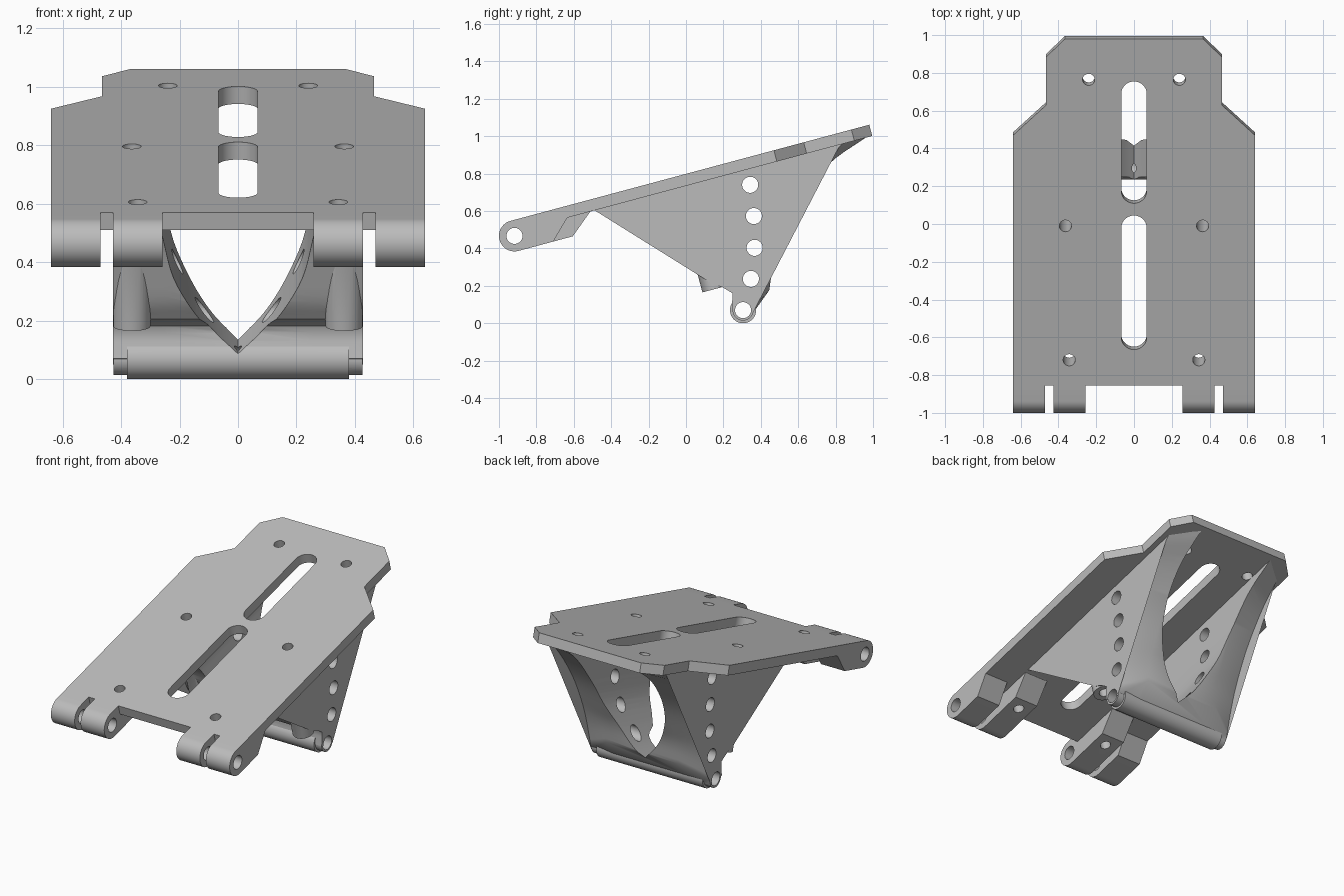
import bpy, bmesh
from math import radians, cos, sin, pi
from mathutils import Matrix, Vector

cube = bpy.data.objects.get("Cube")
if cube:
    bpy.data.objects.remove(cube, do_unlink=True)

grey = bpy.data.materials.new("matte grey")
grey.use_nodes = True
colour = (0.5, 0.5, 0.5, 1)
grey.diffuse_color = colour
grey.node_tree.nodes["Principled BSDF"].inputs["Base Color"].default_value = colour

# Tilted frame: origin on the hinge axis, plate along local y
TILT = Matrix.Translation((0, -0.917, 0.467)) @ Matrix.Rotation(radians(15), 4, 'X')
FLAT = Matrix.Identity(4)


def loft(name, rings, matrix=FLAT):
    """Closed solid through rings of equal point count."""
    bm = bmesh.new()
    rows = [[bm.verts.new(matrix @ Vector(p)) for p in ring] for ring in rings]
    n = len(rows[0])
    for a, b in zip(rows, rows[1:]):
        for i in range(n):
            j = (i + 1) % n
            bm.faces.new((a[i], a[j], b[j], b[i]))
    bm.faces.new(rows[0])
    bm.faces.new(rows[-1])
    bmesh.ops.triangulate(bm, faces=[f for f in bm.faces if len(f.verts) > 4])
    bmesh.ops.recalc_face_normals(bm, faces=bm.faces)
    mesh = bpy.data.meshes.new(name)
    bm.to_mesh(mesh)
    bm.free()
    mesh.materials.append(grey)
    obj = bpy.data.objects.new(name, mesh)
    bpy.context.collection.objects.link(obj)
    return obj


def prism(name, pts, axis, lo, hi, matrix=FLAT):
    """Extrude a 2D outline along the given axis."""
    def place(p, d):
        return {'X': (d, p[0], p[1]), 'Y': (p[0], d, p[1]), 'Z': (p[0], p[1], d)}[axis]
    return loft(name, [[place(p, d) for p in pts] for d in (lo, hi)], matrix)


def arc(cx, cy, r, start=0, end=360, steps=40):
    count = steps if end - start == 360 else steps + 1
    return [(cx + r * cos(radians(start + (end - start) * i / steps)),
             cy + r * sin(radians(start + (end - start) * i / steps))) for i in range(count)]


def smooth(pts, steps=5):
    """Rounded path through a few points."""
    v = [Vector(p) for p in pts]
    v = [2 * v[0] - v[1]] + v + [2 * v[-1] - v[-2]]
    out = []
    for a, b, c, d in zip(v, v[1:], v[2:], v[3:]):
        for k in range(steps):
            t = k / steps
            out.append(tuple(0.5 * (2 * b + (c - a) * t + (2 * a - 5 * b + 4 * c - d) * t * t
                                    + (3 * b - a - 3 * c + d) * t ** 3)))
    return out + [tuple(v[-2])]


def combine(obj, other, operation='DIFFERENCE'):
    mod = obj.modifiers.new("cut", 'BOOLEAN')
    mod.operation = operation
    mod.solver = 'EXACT'
    mod.object = other
    other.hide_render = True
    bpy.ops.object.select_all(action='DESELECT')
    bpy.context.view_layer.objects.active = obj
    obj.select_set(True)
    bpy.ops.object.modifier_apply(modifier=mod.name)
    bpy.data.objects.remove(other, do_unlink=True)


def finish(obj):
    bpy.ops.object.select_all(action='DESELECT')
    bpy.context.view_layer.objects.active = obj
    obj.select_set(True)
    bpy.ops.object.shade_smooth_by_angle(angle=radians(28))


BOTTOM, TOP = 0.021, 0.083
FRONT = 0.086

# Sloping top plate with stepped, chamfered outline
half = [(0.64, FRONT), (0.64, 1.458), (0.465, 1.623), (0.465, 1.887), (0.365, 1.986)]
outline = half + [(-x, v) for x, v in reversed(half)]
plate = prism("top_plate", outline, 'Z', BOTTOM, TOP, TILT)

# Two long slots down the middle
R = 0.067
for lo, hi in ((0.283, 1.018), (1.085, 1.753)):
    slot = arc(0, hi - R, R, 0, 180, 20) + arc(0, lo + R, R, 180, 360, 20)
    combine(plate, prism("slot_cutter", slot, 'Z', -0.05, 0.2, TILT))

# Screw holes through the plate
for side in (-1, 1):
    for x, v in ((0.24, 1.763), (0.363, 0.961), (0.343, 0.226)):
        combine(plate, prism("hole_cutter", arc(side * x, v, 0.032), 'Z', -0.05, 0.2, TILT))
finish(plate)

# Hinge lugs, a long inner one and a short outer one on each side
for side, word in ((-1, "right"), (1, "left")):
    for kind, near, far, foot, root in (("inner", 0.258, 0.427, 0.30, 0.426),
                                        ("outer", 0.47, 0.64, 0.192, 0.298)):
        shape = arc(0, 0, TOP, 90, 270, 24) + [
            (foot, -TOP), (root, BOTTOM), (root, 0.04), (FRONT, 0.04), (FRONT, TOP)]
        lo, hi = sorted((side * near, side * far))
        lug = prism(f"{word}_{kind}_hinge_lug", shape, 'X', lo, hi, TILT)
        combine(lug, prism("pin_cutter", arc(0, 0, 0.043), 'X', lo - 0.1, hi + 0.1, TILT))
        if kind == "inner":
            hole = arc(side * 0.343, 0.226, 0.032)
            combine(lug, prism("hole_cutter", hole, 'Z', -0.2, 0.2, TILT))
        finish(lug)

# Support bracket: arched front, swept rear that narrows towards the sides
arch = smooth([(-0.515, 0.595), (-0.43, 0.623), (-0.34, 0.63), (-0.24, 0.62), (-0.14, 0.585),
               (-0.06, 0.525), (0, 0.455), (0.05, 0.36), (0.1, 0.265), (0.15, 0.205)], 4)
neck = [(0.215, 0.193), (0.238, 0.182), (0.249, 0.16), (0.25, 0.13), (0.245, 0.07)]
rear_mid = smooth([(0.445, 0.176), (0.465, 0.3), (0.505, 0.41), (0.605, 0.635),
                   (0.765, 0.85), (0.985, 1.005)])
rear_side = smooth([(0.366, 0.09), (0.405, 0.25), (0.455, 0.4), (0.555, 0.61),
                    (0.7, 0.82), (0.84, 0.962)])


def section(x, rear, top):
    pts = [(-0.515, 0.62)] + arch + neck + [(0.355, 0.05)] + rear + [top]
    return [(x, y, z) for y, z in pts]


mid = (rear_mid, (0.98, 1.025))
edge = (rear_side, (0.84, 0.985))
bracket = loft("support_bracket", [section(-0.428, *edge), section(-0.26, *mid),
                                   section(0.26, *mid), section(0.428, *edge)])

# Screw pillars standing square to the plate
for side in (-1, 1):
    combine(bracket, prism("pillar", arc(side * 0.363, 0.956, 0.0635), 'Z', -0.552, 0.045, TILT),
            'UNION')

# Cross tube along the bottom edge
TUBE = (0.305, 0.07)
combine(bracket, prism("tube", arc(*TUBE, 0.07), 'X', -0.38, 0.38), 'UNION')
combine(bracket, prism("tube_ends", arc(*TUBE, 0.056), 'X', -0.425, 0.425), 'UNION')

# Pointed tunnel running parallel to the plate
wall = smooth([(0, -0.666), (0.05, -0.625), (0.1, -0.572), (0.16, -0.485), (0.22, -0.37),
               (0.25, -0.25), (0.264, -0.15), (0.275, 0.075)], 4)
tunnel = wall + [(-x, w) for x, w in reversed(wall[1:])]
combine(bracket, prism("tunnel_cutter", tunnel, 'Y', 0, 2.3, TILT))

# Row of side holes, the tube bore and the pillar screw holes
for y, z in ((0.343, 0.74), (0.363, 0.573), (0.367, 0.403), (0.347, 0.237), TUBE):
    combine(bracket, prism("side_hole_cutter", arc(y, z, 0.043), 'X', -0.6, 0.6))
for side in (-1, 1):
    combine(bracket, prism("screw_cutter", arc(side * 0.363, 0.961, 0.032), 'Z', -0.7, 0.2, TILT))
finish(bracket)
